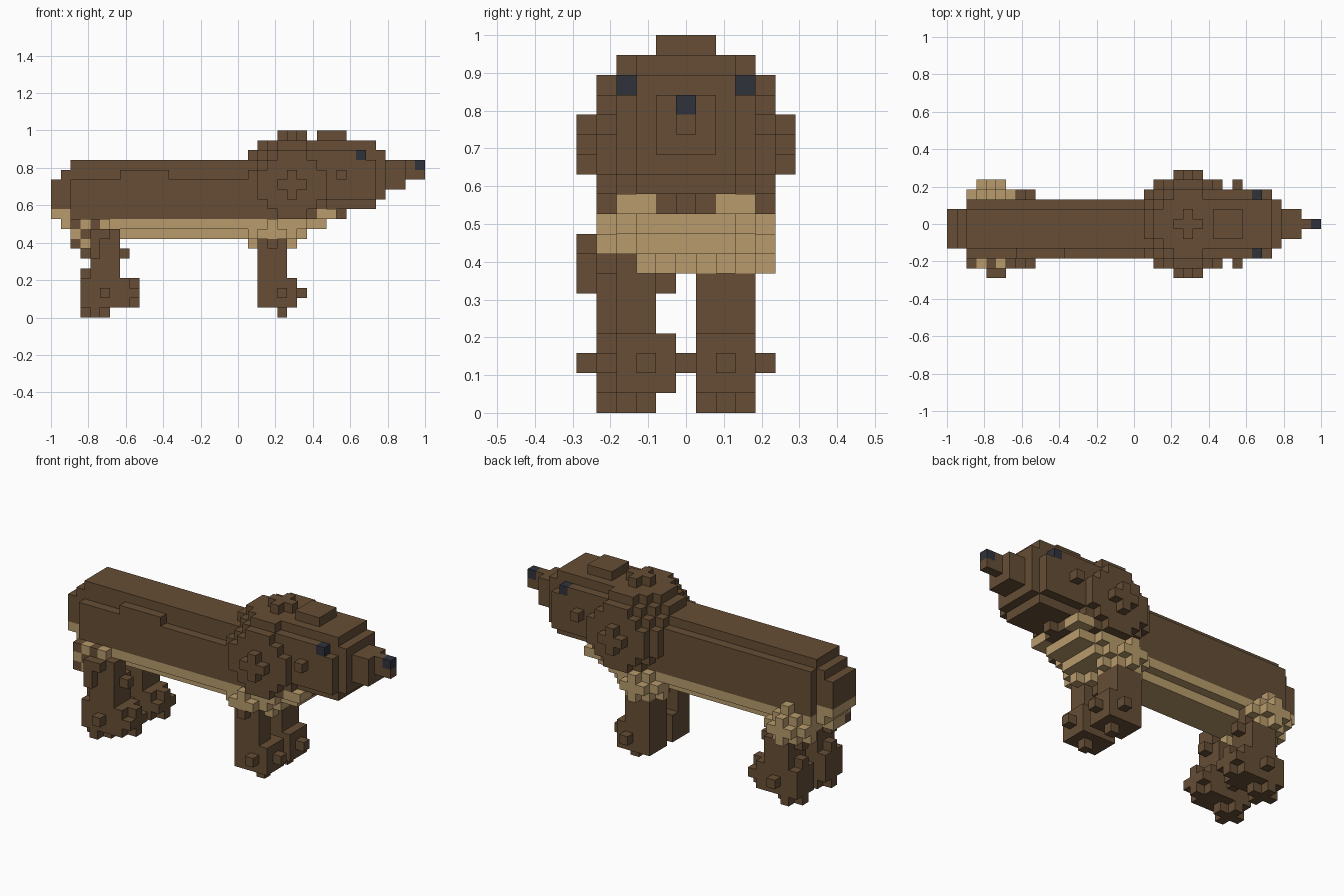
import bpy, bmesh
from mathutils import Vector

old = bpy.data.objects.get("Cube")
if old:
    bpy.data.objects.remove(old, do_unlink=True)

V = 2 / 38                      # edge length of one block
BROWN, TAN, DARK = 0, 1, 2


def make_material(name, rgb):
    m = bpy.data.materials.new(name)
    m.use_nodes = True
    m.diffuse_color = (*rgb, 1)
    m.node_tree.nodes["Principled BSDF"].inputs["Base Color"].default_value = (*rgb, 1)
    return m


materials = [make_material("brown fur", (0.133, 0.076, 0.036)),
             make_material("tan fur", (0.48, 0.33, 0.15)),
             make_material("dark nose and eyes", (0.03, 0.032, 0.045))]

grid = {}                       # block cell -> (part name, colour)


def put(part, cell, colour, replace=False):
    if replace or cell not in grid:
        grid[cell] = (part, colour)


def box(part, xs, ys, zs, colour=BROWN, replace=False):
    """Fill inclusive ranges of cells."""
    for i in range(xs[0], xs[1] + 1):
        for j in range(ys[0], ys[1] + 1):
            for k in range(zs[0], zs[1] + 1):
                c = colour(i, j, k) if callable(colour) else colour
                put(part, (i, j, k), c, replace)


def ball(part, centre, r2, colour=BROWN):
    """Fill all cells within a squared radius."""
    r = int(r2 ** 0.5)
    a, b, c = centre
    for i in range(-r, r + 1):
        for j in range(-r, r + 1):
            for k in range(-r, r + 1):
                if i * i + j * j + k * k <= r2:
                    cell = (a + i, b + j, c + k)
                    put(part, cell, colour(*cell) if callable(colour) else colour)


def fur(i, j, k):
    """Tan above the legs, brown lower down and on the outer right side."""
    return TAN if k >= 8 or (k == 7 and j >= 3) else BROWN


def hip_fur(i, j, k):
    if j <= 1 and 7 <= k <= 9:
        return TAN if j == 1 and (i + k) % 2 == 0 else BROWN
    return TAN if k >= 7 or (i <= 3 and j > 2) else BROWN


# Eyes and nose
for j in (3, 7):
    put("eyes", (31, j, 16), DARK)
    box("eyes", (31, 31), (min(j, 5 if j > 5 else 2), j) if j < 5 else (7, 8), (16, 16), DARK)
put("nose", (37, 5, 15), DARK)

# Muzzle
box("muzzle", (36, 37), (5, 5), (14, 15))
box("muzzle", (34, 35), (4, 6), (13, 15))
box("muzzle", (33, 33), (3, 7), (12, 16))

# Head: round skull and boxy face
ball("skull", (24, 5, 13), 26, lambda i, j, k: BROWN if k >= 10 else TAN)
box("face", (26, 32), (2, 8), (12, 15))
box("face", (26, 30), (2, 8), (16, 16))
box("face", (31, 32), (3, 7), (16, 16))
box("face", (26, 32), (3, 7), (17, 17))
box("face", (26, 32), (3, 7), (11, 11))
box("face", (27, 29), (4, 6), (18, 18))
for j in (1, 9):
    put("face", (29, j, 14), BROWN)

# Chest under the head
put("chest", (29, 5, 10), BROWN)
box("chest", (26, 28), (2, 8), (10, 10), TAN)
box("chest", (24, 27), (3, 7), (9, 9), TAN)
box("chest", (24, 25), (3, 7), (8, 8), TAN)

# Long body with chamfered top and tan belly
box("body", (2, 22), (2, 7), (10, 13))
box("body", (2, 22), (3, 7), (14, 14))
box("body", (7, 11), (2, 2), (14, 14))
box("body", (2, 22), (3, 6), (15, 15))
box("belly", (3, 22), (2, 7), (9, 9), TAN)
box("belly", (3, 22), (3, 6), (8, 8), TAN)

# Rump
box("rump", (1, 1), (3, 6), (11, 14))
box("rump", (0, 0), (3, 6), (11, 13))
box("rump", (0, 1), (3, 6), (10, 10), TAN)
box("rump", (1, 2), (3, 6), (9, 9), TAN)

for side, j, f in (("right", 2, 3), ("left", 7, 7)):
    # Rear leg: post, hip and paw
    leg = "rear_leg_" + side
    box(leg, (4, 6), (j - 1, j + 1), (4, 6))
    box(leg, (5, 6), (j - 1, j), (7, 8))
    box(leg, (3, 7), (j, j), (6, 6))
    box(leg, (3, 3), (j, j), (4, 4))
    paw = "rear_paw_" + side
    box(paw, (3, 7), (j - 1, j + 1), (1, 3))
    box(paw, (8, 8), (j - 1, j + 1), (2, 2))
    box(paw, (8, 8), (j, j), (1, 3))
    box(paw, (5, 5), (j - 2, j + 2), (2, 2))
    box(paw, (3, 5), (j, j), (0, 0))
    box(paw, (4, 4), (j - 1, j + 1), (0, 0))
    if side == "right":
        ball("hip_right", (4, 2, 8), 4, hip_fur)
        box("hip_right", (2, 5), (1, 3), (7, 9), hip_fur)
        box("hip_right", (4, 4), (0, 0), (6, 7))
        put("hip_right", (5, 0, 8), BROWN)
    else:
        ball("hip_left", (4, 7, 8), 5, hip_fur)

    # Front leg: post, shoulder and paw
    leg = "front_leg_" + side
    box(leg, (21, 23), (2, 3) if side == "right" else (6, 8), (3, 6))
    ball("shoulder_" + side, (22, f, 8), 5, fur)
    paw = "front_paw_" + side
    box(paw, (21, 21), (f - 1, f + 1), (1, 3))
    ball(paw, (23, f, 2), 4)

# Turn every part into a mesh of its visible block faces
SIDES = []
for axis in range(3):
    for s in (0, 1):
        n = [0, 0, 0]
        n[axis] = 2 * s - 1
        u, w = (axis + 1) % 3, (axis + 2) % 3
        corners = []
        for a, b in ((0, 0), (1, 0), (1, 1), (0, 1)):
            c = [0, 0, 0]
            c[axis], c[u], c[w] = s, a, b
            corners.append(tuple(c))
        SIDES.append((n, corners if s else corners[::-1]))

origin = Vector((-1, -5.5 * V, 0))
for part in sorted({p for p, c in grid.values()}):
    bm = bmesh.new()
    for cell, (name, colour) in grid.items():
        if name != part:
            continue
        for n, corners in SIDES:
            if tuple(a + b for a, b in zip(cell, n)) in grid:
                continue
            verts = [bm.verts.new(origin + V * (Vector(cell) + Vector(c))) for c in corners]
            bm.faces.new(verts).material_index = colour
    if bm.faces:
        bmesh.ops.remove_doubles(bm, verts=bm.verts, dist=V * 0.01)
        bmesh.ops.dissolve_limit(bm, angle_limit=0.02, verts=bm.verts, edges=bm.edges,
                                 delimit={'MATERIAL'})
        mesh = bpy.data.meshes.new(part)
        bm.to_mesh(mesh)
        for m in materials:
            mesh.materials.append(m)
        bpy.context.scene.collection.objects.link(bpy.data.objects.new(part, mesh))
    bm.free()
